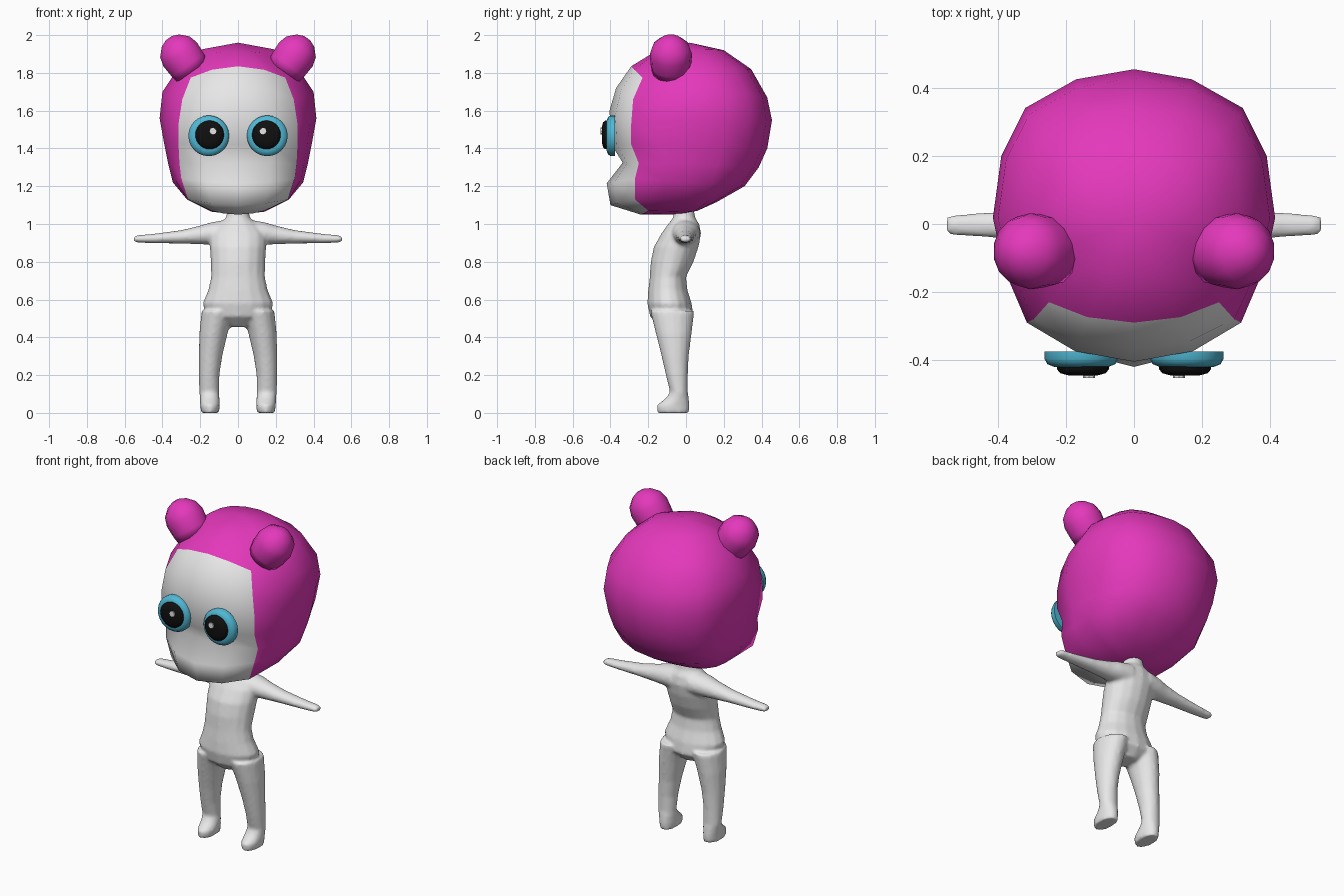
import bpy, bmesh, math
from mathutils import Vector

if "Cube" in bpy.data.objects:
    bpy.data.objects.remove(bpy.data.objects["Cube"])


def material(name, rgb):
    m = bpy.data.materials.new(name)
    m.diffuse_color = (*rgb, 1)
    m.use_nodes = True
    m.node_tree.nodes["Principled BSDF"].inputs["Base Color"].default_value = m.diffuse_color
    return m


PINK = material("pink", (0.78, 0.04, 0.5))
GREY = material("light grey", (0.8, 0.8, 0.8))
BLUE = material("sky blue", (0.08, 0.48, 0.66))
BLACK = material("black", (0.005, 0.005, 0.005))
WHITE = material("eye white", (0.8, 0.8, 0.8))


def loft(bm, rings, start=None, end=None, face_rule=None):
    """Skin closed rings of points and close both ends with fans."""
    vs = [[bm.verts.new(p) for p in r] for r in rings]
    n = len(vs[0])
    for i in range(len(vs) - 1):
        for j in range(n):
            k = (j + 1) % n
            f = bm.faces.new((vs[i][j], vs[i][k], vs[i + 1][k], vs[i + 1][j]))
            if face_rule:
                f.material_index = face_rule(i, j)
    for ring, pts, tip in ((vs[0], rings[0], start), (vs[-1], rings[-1], end)):
        c = bm.verts.new(tip or sum((Vector(p) for p in pts), Vector()) / n)
        for j in range(n):
            bm.faces.new((ring[j], ring[(j + 1) % n], c))


def finish(name, bm, mats, angle=180):
    bmesh.ops.recalc_face_normals(bm, faces=bm.faces)
    me = bpy.data.meshes.new(name)
    bm.to_mesh(me)
    bm.free()
    for m in mats:
        me.materials.append(m)
    ob = bpy.data.objects.new(name, me)
    bpy.context.collection.objects.link(ob)
    bpy.ops.object.select_all(action='DESELECT')
    ob.select_set(True)
    bpy.context.view_layer.objects.active = ob
    if angle >= 180:
        bpy.ops.object.shade_smooth()
    else:
        bpy.ops.object.shade_smooth_by_angle(angle=math.radians(angle))
    return ob


def lathe(name, profile, centre, axis, n, mat, angle=180):
    """Spin (radius, height) points about an axis."""
    q = Vector(axis).to_track_quat('Z', 'Y')
    rings = [[Vector(centre) + q @ Vector((r * math.cos(a), r * math.sin(a), h))
              for a in (2 * math.pi * j / n for j in range(n))] for r, h in profile]
    bm = bmesh.new()
    loft(bm, rings)
    return finish(name, bm, [mat], angle)


# Head: each row is front y,z / face corner x,y,z / side x,z / back y,z
HEAD = [
    (-.16, 1.915, .13, -.12, 1.905, .19, 1.925, .20, 1.92),
    (-.29, 1.835, .25, -.23, 1.775, .32, 1.82, .345, 1.82),
    (-.37, 1.72, .295, -.28, 1.66, .40, 1.70, .43, 1.67),
    (-.405, 1.60, .315, -.29, 1.53, .415, 1.56, .455, 1.55),
    (-.395, 1.42, .315, -.29, 1.42, .39, 1.42, .43, 1.40),
    (-.335, 1.325, .31, -.25, 1.32, .37, 1.32, .385, 1.30),
    (-.42, 1.215, .30, -.27, 1.24, .345, 1.22, .31, 1.20),
    (-.40, 1.10, .265, -.27, 1.13, .27, 1.13, .16, 1.115),
    (-.24, 1.05, .14, -.20, 1.07, .14, 1.065, .06, 1.07),
]


def head_point(row, k):
    fy, fz, cx, cy, cz, sx, sz, by, bz = row
    s, k = (-1 if k < 0 else 1), abs(k)
    if k <= 2:
        tx, t, tz = ((0, 0, 0), (.55, .27, .3), (1, 1, 1))[k]
        return (s * cx * tx, fy + t * (cy - fy), fz + tz * (cz - fz))
    if k == 3:
        return (s * (cx + .68 * (sx - cx)), cy * .45, (cz + sz) / 2)
    wx, wy, t = ((1, .04, 0), (.94, .44, .25), (.77, .75, .55),
                 (.41, .935, .85), (0, 1, 1))[k - 4]
    return (s * sx * wx, by * wy, sz + t * (bz - sz))


columns = list(range(-2, 9)) + list(range(-7, -2))
bm = bmesh.new()
loft(bm, [[head_point(r, k) for k in columns] for r in HEAD], (0, .02, 1.96), (0, -.05, 1.05),
     lambda i, j: 1 if i >= 1 and j < 4 else 0)
finish("head", bm, [PINK, GREY])

# Ears and eyes, mirrored
for s, side in ((1, "left"), (-1, "right")):
    lathe("ear_" + side, [(.10, -.04), (.107, 0), (.112, .07), (.098, .12), (.058, .16), (.02, .176)],
          (s * .265, -.08, 1.84), (s * .58, 0, .82), 14, PINK)
    lathe("iris_" + side, [(.108, 0), (.108, .022), (.10, .037), (.08, .045)],
          (s * .155, -.375, 1.467), (0, -1, 0), 24, BLUE, 50)
    lathe("pupil_" + side, [(.076, .03), (.076, .053), (.066, .064), (.04, .071)],
          (s * .15, -.375, 1.472), (0, -1, 0), 24, BLACK, 50)
    lathe("eye_glint_" + side, [(.018, .065), (.018, .078)],
          (s * .132, -.375, 1.492), (0, -1, 0), 8, WHITE, 40)

# Body: torso, legs and arms fused into one smooth skin
TORSO = [  # z, half width, front y, back y
    (.455, .06, -.13, -.01), (.51, .17, -.19, .04), (.58, .188, -.205, .03), (.65, .158, -.2, .008),
    (.72, .143, -.192, 0), (.80, .145, -.187, .04), (.88, .15, -.17, .067), (.95, .15, -.13, .08),
    (1.0, .105, -.095, .07), (1.03, .065, -.07, .05), (1.09, .05, -.06, .04)]
LEG = [  # z, inner x, outer x, front y, back y
    (.54, .02, .193, -.19, .045), (.42, .055, .205, -.16, .03), (.30, .083, .208, -.13, .015),
    (.20, .098, .208, -.107, .01), (.11, .10, .206, -.085, .01), (.08, .098, .202, -.105, .015),
    (.04, .096, .2, -.155, .02), (.0, .1, .196, -.152, .018)]
ARM = [  # x, centre z, half depth, half height
    (.06, .955, .08, .068), (.14, .95, .07, .06), (.20, .942, .057, .05), (.30, .932, .046, .036),
    (.45, .923, .036, .025), (.53, .921, .031, .02), (.55, .92, .024, .016)]
N = 16
CIRCLE = [(math.cos(2 * math.pi * j / N), math.sin(2 * math.pi * j / N)) for j in range(N)]


def box_ring(z, x0, x1, y0, y1):
    return [((x0 + x1) / 2 + c * (x1 - x0) / 2, (y0 + y1) / 2 + d * (y1 - y0) / 2, z)
            for c, d in CIRCLE]


bm = bmesh.new()
loft(bm, [box_ring(z, -w, w, f, b) for z, w, f, b in TORSO])
for s in (1, -1):
    loft(bm, [box_ring(z, s * a, s * b, f, k) for z, a, b, f, k in LEG])
    loft(bm, [[(s * x, -.003 + c * ry, z + d * rz) for c, d in CIRCLE] for x, z, ry, rz in ARM])
body = finish("body", bm, [GREY])
fuse = body.modifiers.new("fuse", 'REMESH')
fuse.mode = 'VOXEL'
fuse.voxel_size = .01
fuse.use_smooth_shade = True
relax = body.modifiers.new("relax", 'SMOOTH')
relax.factor = .5
relax.iterations = 5
